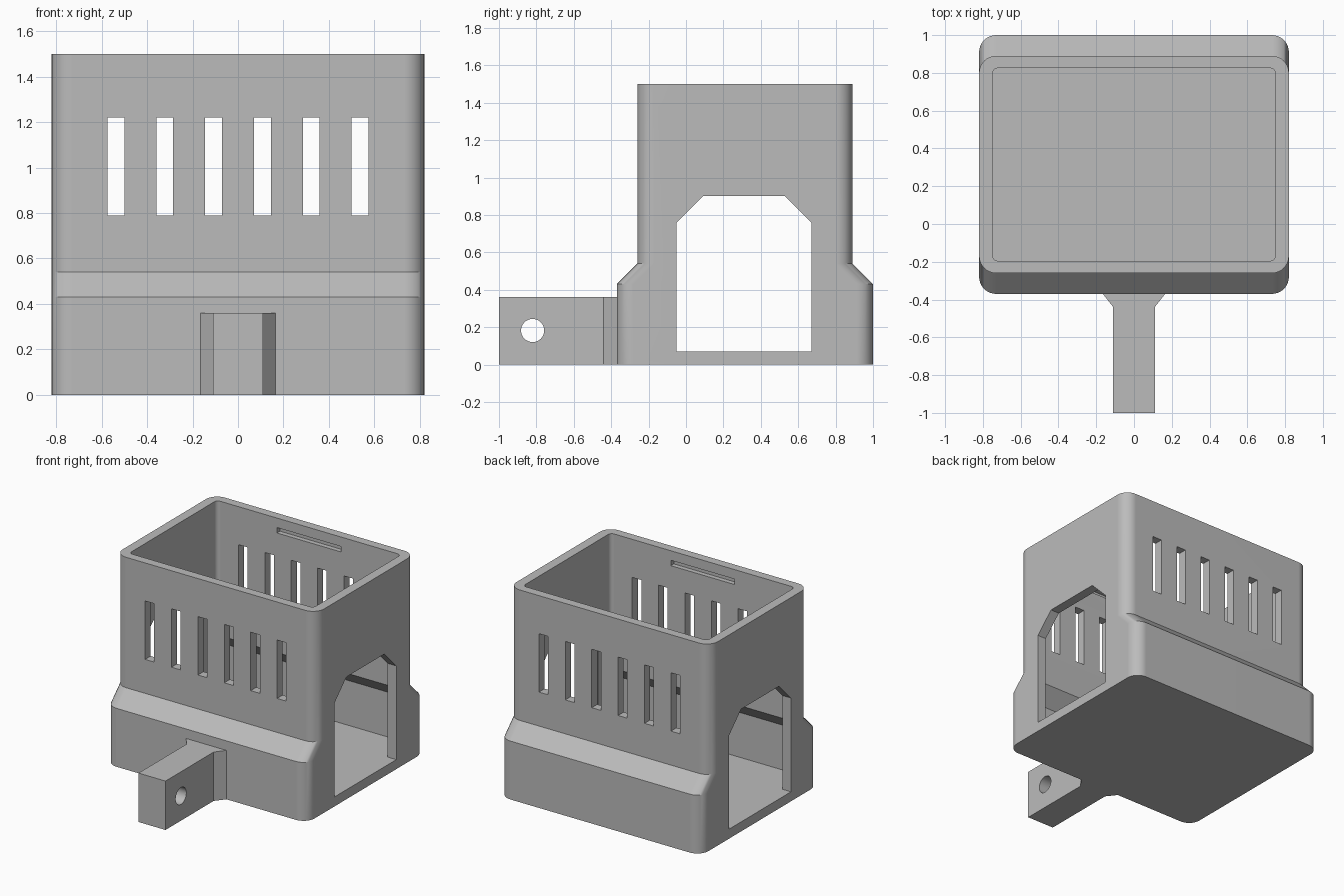
import bpy, bmesh, math
from mathutils import Vector

if "Cube" in bpy.data.objects:
    bpy.data.objects.remove(bpy.data.objects["Cube"], do_unlink=True)

grey = bpy.data.materials.new("plain grey")
grey.use_nodes = True
grey.diffuse_color = (0.5, 0.5, 0.5, 1)
grey.node_tree.nodes["Principled BSDF"].inputs["Base Color"].default_value = (0.5, 0.5, 0.5, 1)


def rounded_ring(half_x, y0, y1, r, z, steps=8):
    """Rounded rectangle outline at height z."""
    ring = []
    corners = [(half_x - r, y1 - r), (r - half_x, y1 - r), (r - half_x, y0 + r), (half_x - r, y0 + r)]
    for q, (cx, cy) in enumerate(corners):
        for i in range(steps + 1):
            a = math.pi / 2 * (q + i / steps)
            ring.append(Vector((cx + r * math.cos(a), cy + r * math.sin(a), z)))
    return ring


def loft(name, rings):
    """Closed solid through a stack of equal outlines."""
    bm = bmesh.new()
    rows = [[bm.verts.new(p) for p in ring] for ring in rings]
    n = len(rows[0])
    for lo, hi in zip(rows, rows[1:]):
        for i in range(n):
            j = (i + 1) % n
            bm.faces.new((lo[i], lo[j], hi[j], hi[i]))
    bm.faces.new(rows[0][::-1])
    bm.faces.new(rows[-1])
    bmesh.ops.recalc_face_normals(bm, faces=bm.faces)
    mesh = bpy.data.meshes.new(name)
    bm.to_mesh(mesh)
    bm.free()
    mesh.materials.append(grey)
    obj = bpy.data.objects.new(name, mesh)
    bpy.context.collection.objects.link(obj)
    return obj


def box(name, x0, x1, y0, y1, z0, z1):
    outline = [(x0, y0), (x1, y0), (x1, y1), (x0, y1)]
    return loft(name, [[Vector((x, y, z)) for x, y in outline] for z in (z0, z1)])


def along_x(name, outline, half_x):
    """Extrude a (y, z) outline across the model."""
    return loft(name, [[Vector((x, y, z)) for y, z in outline] for x in (-half_x, half_x)])


def activate(obj):
    bpy.ops.object.select_all(action='DESELECT')
    obj.select_set(True)
    bpy.context.view_layer.objects.active = obj


def cut(obj, cutter):
    mod = obj.modifiers.new("cut", 'BOOLEAN')
    mod.operation, mod.solver, mod.object = 'DIFFERENCE', 'EXACT', cutter
    activate(obj)
    bpy.ops.object.modifier_apply(modifier=mod.name)
    bpy.data.objects.remove(cutter, do_unlink=True)


def smooth(obj):
    activate(obj)
    bpy.ops.object.shade_smooth_by_angle(angle=math.radians(30))
    mod = obj.modifiers.new("even shading", 'WEIGHTED_NORMAL')
    mod.keep_sharp = True


# Housing: wide base, sloped shoulder, narrower upper box
W, MID = 0.82, 0.315
def stack(half_x, lower, upper, r, levels):
    depths = (lower, lower, upper, upper)
    return [rounded_ring(half_x, MID - d, MID + d, r, z) for d, z in zip(depths, levels)]

housing = loft("housing", stack(W, 0.685, 0.575, 0.09, (0, 0.43, 0.54, 1.5)))

# Hollow interior following the outer walls
cut(housing, loft("cavity", stack(W - 0.07, 0.615, 0.51, 0.03, (0.07, 0.4, 0.51, 1.6))))

# Chamfered openings through both sides
arch = [(-0.05, 0.07), (0.67, 0.07), (0.67, 0.76), (0.53, 0.9), (0.09, 0.9), (-0.05, 0.76)]
cut(housing, along_x("side_opening", arch, 1))

# Ventilation slots through front and back
for i in range(6):
    x = (i - 2.5) * 0.215
    cut(housing, box("vent_slot", x - 0.037, x + 0.037, -0.5, 1.2, 0.79, 1.22))

# Shallow latch groove inside the front and back walls
cut(housing, box("latch_groove", -0.26, 0.26, MID - 0.545, MID + 0.545, 1.39, 1.43))
smooth(housing)

# Mounting arm with flared root and pivot hole
plan = [(0.11, -1), (0.11, -0.44), (0.165, -0.37)]
plan += [(-x, y) for x, y in reversed(plan)]
arm = loft("mounting_arm", [[Vector((x, y, z)) for x, y in plan] for z in (0, 0.36)])
circle = [(-0.82 + 0.062 * math.cos(t * math.tau / 32), 0.182 + 0.062 * math.sin(t * math.tau / 32))
          for t in range(32)]
cut(arm, along_x("pivot_hole", circle, 0.3))
smooth(arm)
